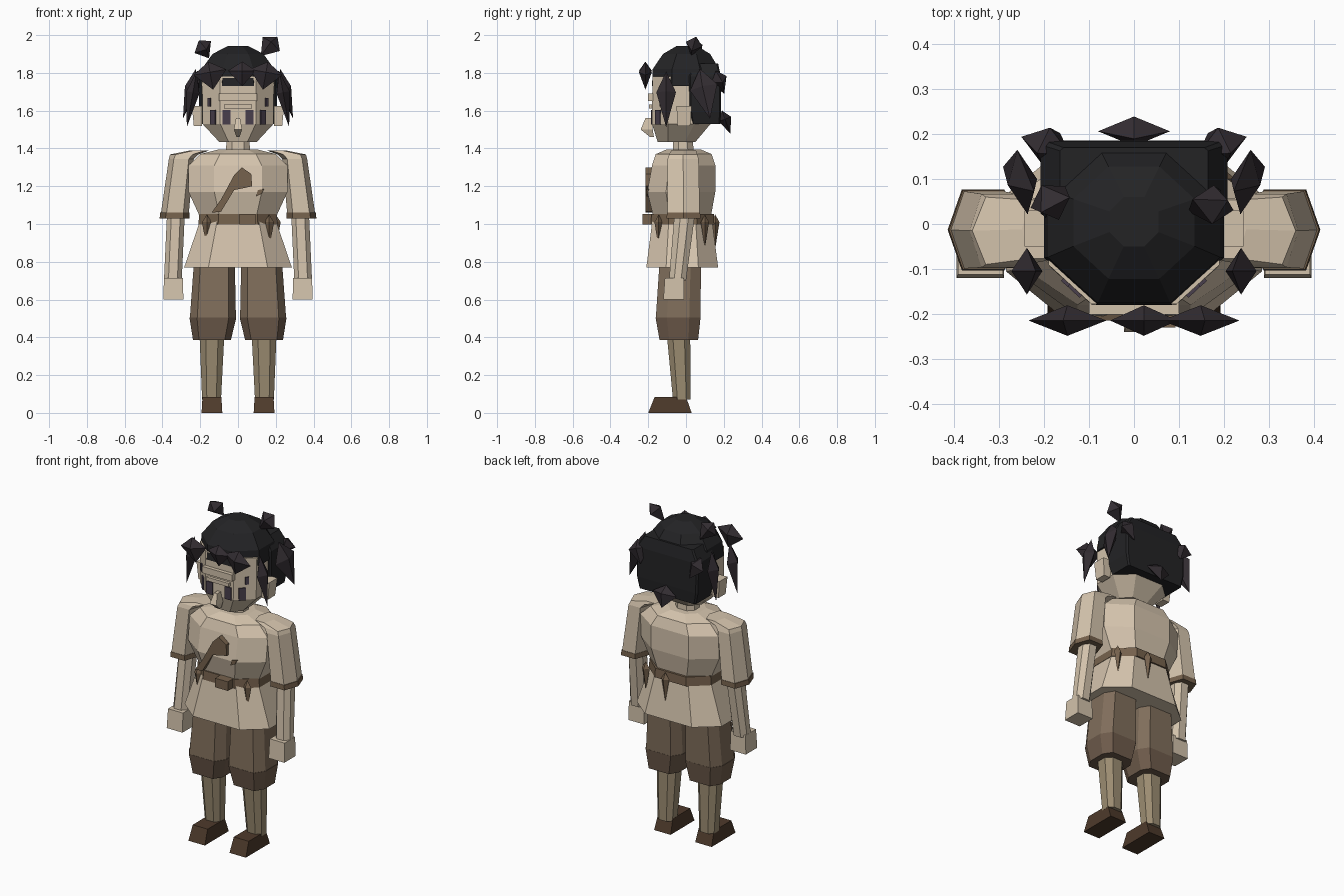
import bpy, bmesh
from math import radians
from mathutils import Matrix, Euler, Vector

cube = bpy.data.objects.get("Cube")
if cube:
    bpy.data.objects.remove(cube)


def linear(c):
    c /= 255
    return c / 12.92 if c < 0.04045 else ((c + 0.055) / 1.055) ** 2.4


def material(name, *rgb):
    m = bpy.data.materials.new(name)
    colour = [linear(c) for c in rgb] + [1]
    m.use_nodes = True
    m.diffuse_color = colour
    m.node_tree.nodes["Principled BSDF"].inputs["Base Color"].default_value = colour
    return m


skin = material("skin", 210, 194, 171)
cloth = material("tunic cloth", 214, 197, 174)
trouser = material("trouser brown", 128, 110, 91)
cuff = material("cuff brown", 110, 91, 75)
stocking = material("stocking", 156, 141, 114)
leather = material("shoe leather", 78, 58, 43)
strap = material("belt brown", 118, 98, 77)
hair = material("hair black", 35, 35, 37)
tuft_mat = material("tuft dark plum", 50, 44, 49)
eye_mat = material("eye plum", 72, 62, 76)


def finish(name, bm, mat):
    bmesh.ops.remove_doubles(bm, verts=bm.verts, dist=0.0005)
    bmesh.ops.recalc_face_normals(bm, faces=bm.faces)
    me = bpy.data.meshes.new(name)
    bm.to_mesh(me)
    bm.free()
    me.materials.append(mat)
    ob = bpy.data.objects.new(name, me)
    bpy.context.collection.objects.link(ob)
    return ob


def loft(name, rings, mat, fx=0.5, fy=0.45, s=1):
    """Stack chamfered rings (z, cx, cy, rx, ry); s mirrors in x."""
    bm = bmesh.new()
    shape = [(fx, -1), (1, -fy), (1, fy), (fx, 1), (-fx, 1), (-1, fy), (-1, -fy), (-fx, -1)]
    shape = list(dict.fromkeys(shape))
    loops = [[bm.verts.new((s * (cx + u * rx), cy + v * ry, z)) for u, v in shape]
             for z, cx, cy, rx, ry in rings]
    n = len(shape)
    for a, b in zip(loops, loops[1:]):
        for i in range(n):
            j = (i + 1) % n
            bm.faces.new((a[i], a[j], b[j], b[i]))
    bm.faces.new(loops[0])
    bm.faces.new(loops[-1])
    return finish(name, bm, mat)


def box(name, centre, size, mat, turn=0):
    bm = bmesh.new()
    bmesh.ops.create_cube(bm, size=1, matrix=Matrix.Translation(centre)
                          @ Matrix.Rotation(radians(turn), 4, "Z") @ Matrix.Diagonal((*size, 1)))
    return finish(name, bm, mat)


def plate(name, points, y0, y1, mat):
    """Outline in x and z, given depth in y."""
    bm = bmesh.new()
    face = bm.faces.new([bm.verts.new((x, y0, z)) for x, z in points])
    out = bmesh.ops.extrude_face_region(bm, geom=[face])["geom"]
    for v in out:
        if isinstance(v, bmesh.types.BMVert):
            v.co.y = y1
    return finish(name, bm, mat)


def spike(name, centre, radii, turn, mat=tuft_mat, waist=0.25):
    """Four-sided diamond with its widest ring off the middle."""
    bm = bmesh.new()
    rot = Euler([radians(a) for a in turn]).to_matrix()
    pts = [(0, 0, 1), (0, 0, -1)] + [(x, y, waist) for x, y in ((1, 0), (0, 1), (-1, 0), (0, -1))]
    v = [bm.verts.new(Vector(centre) + rot @ Vector([a * b for a, b in zip(p, radii)])) for p in pts]
    for i in range(4):
        a, b = v[2 + i], v[2 + (i + 1) % 4]
        bm.faces.new((v[0], a, b))
        bm.faces.new((v[1], b, a))
    return finish(name, bm, mat)


# Legs, arms, ears and paired face details
for s, side in ((1, "left"), (-1, "right")):
    loft(side + "_shoe", [(0, .138, -.085, .055, .115), (.085, .138, -.083, .05, .083)],
         leather, 1, 1, s)
    loft(side + "_lower_leg", [(.07, .14, -.022, .05, .047), (.42, .138, -.04, .066, .062)],
         stocking, .5, .5, s)
    loft(side + "_trouser_leg", [(.5, .133, -.042, .122, .118), (.8, .125, -.03, .108, .11)],
         trouser, .68, .5, s)
    loft(side + "_trouser_cuff", [(.385, .138, -.038, .1, .102), (.505, .133, -.042, .124, .119)],
         cuff, .68, .5, s)
    loft(side + "_sleeve", [(1.05, .335, -.013, .074, .086), (1.345, .3, -.015, .066, .082),
                            (1.368, .285, -.015, .075, .075), (1.39, .2, -.012, .05, .065)],
         cloth, .6, 0, s)
    loft(side + "_sleeve_trim", [(1.03, .336, -.013, .079, .09), (1.06, .335, -.013, .077, .088)],
         strap, .6, 0, s)
    loft(side + "_forearm", [(.7, .345, -.045, .047, .045), (1.07, .328, -.005, .047, .055)],
         skin, .5, .4, s)
    loft(side + "_hand", [(.6, .342, -.065, .053, .055), (.715, .342, -.062, .05, .05)],
         skin, 1, 1, s)
    loft(side + "_ear", [(1.52, .212, -.012, .022, .034), (1.625, .217, -.01, .027, .04)],
         skin, 1, 1, s)
    box(side + "_eye", (s * .062, -.182, 1.565), (.042, .009, .075), eye_mat)
    box(side + "_outer_eye", (s * .132, -.148, 1.565), (.038, .009, .075), eye_mat, s * 43)
    box(side + "_temple_mark", (s * .152, -.13, 1.645), (.02, .009, .045), eye_mat, s * 43)

# Torso, skirt and belt
loft("tunic_body", [(1.03, 0, -.02, .198, .15), (1.17, 0, -.025, .262, .18),
                    (1.31, 0, -.012, .262, .168), (1.37, 0, -.012, .2, .148),
                    (1.395, 0, -.012, .1, .09)], cloth, .48, .45)
loft("tunic_skirt", [(.77, 0, -.02, .285, .19), (1.02, 0, -.02, .2, .158)], cloth, .55, .45)
loft("belt", [(.998, 0, -.018, .21, .168), (1.052, 0, -.018, .205, .165)], strap, .5, .45)
box("belt_pouch", (.05, -.19, 1.025), (.085, .08, .055), strap)

# Pointed belt ties
for i, (x, y) in enumerate(((-.165, -.145), (.165, -.145), (.2, .1), (.03, .155))):
    spike("belt_tie_%d" % (i + 1), (x, y, .96), (.026, .022, .09), (0, 0, 0), strap, .55)

# Chest strap and small brooch
plate("chest_strap", [(-.14, 1.06), (-.09, 1.065), (-.02, 1.18), (.03, 1.19), (.075, 1.2),
                      (.07, 1.265), (.02, 1.3), (-.02, 1.26), (-.09, 1.13)], -.215, -.165, strap)
plate("brooch", [(.095, 1.145), (.125, 1.16), (.137, 1.185), (.105, 1.18)], -.21, -.18, strap)

# Head and face
loft("neck", [(1.36, 0, -.015, .065, .055), (1.46, 0, -.015, .06, .052)], skin)
loft("head", [(1.435, 0, -.05, .1, .1), (1.53, 0, -.025, .188, .155),
              (1.78, 0, -.02, .19, .158)], skin)
box("brow_bar", (0, -.186, 1.672), (.2, .03, .04), skin)
box("eye_bridge", (0, -.186, 1.622), (.15, .022, .022), skin)
loft("nose", [(1.46, 0, -.18, .008, .01), (1.5, 0, -.208, .022, .032),
              (1.56, 0, -.197, .011, .018)], skin, 1, 1)

# Hair cap and the fuller back
loft("hair_cap", [(1.73, 0, 0, .2, .18), (1.82, 0, 0, .192, .176), (1.9, 0, .003, .135, .125),
                  (1.942, 0, .005, .055, .055)], hair, .42, .42)
loft("hair_back", [(1.53, 0, .107, .19, .075), (1.6, 0, .103, .205, .083),
                   (1.78, 0, .1, .208, .085), (1.85, 0, .1, .165, .07)], hair, .95, .9)

# Hair tufts: paired at the sides and back, single ones at front and top
for s, side in ((1, "left"), (-1, "right")):
    spike(side + "_temple_lock", (s * .245, -.105, 1.66), (.035, .052, .15), (0, -s * 10, 0))
    spike(side + "_side_tuft", (s * .257, .1, 1.69), (.034, .075, .14), (14, -s * 12, -s * 12))
    spike(side + "_back_tuft", (s * .19, .18, 1.75), (.06, .045, .07), (25, s * 15, s * 20))
    spike(side + "_fringe_tuft", (s * .145, -.215, 1.785), (.088, .034, .075), (0, s * 10, 0))
spike("centre_fringe_tuft", (.022, -.215, 1.795), (.075, .034, .065), (0, 0, 0))
spike("nape_tuft", (0, .212, 1.54), (.08, .035, .065), (20, 0, 0))
spike("crown_tuft_right", (-.18, .055, 1.925), (.055, .045, .062), (20, -35, 15))
spike("crown_tuft_left", (.165, .04, 1.94), (.06, .045, .068), (-20, 38, -15))
